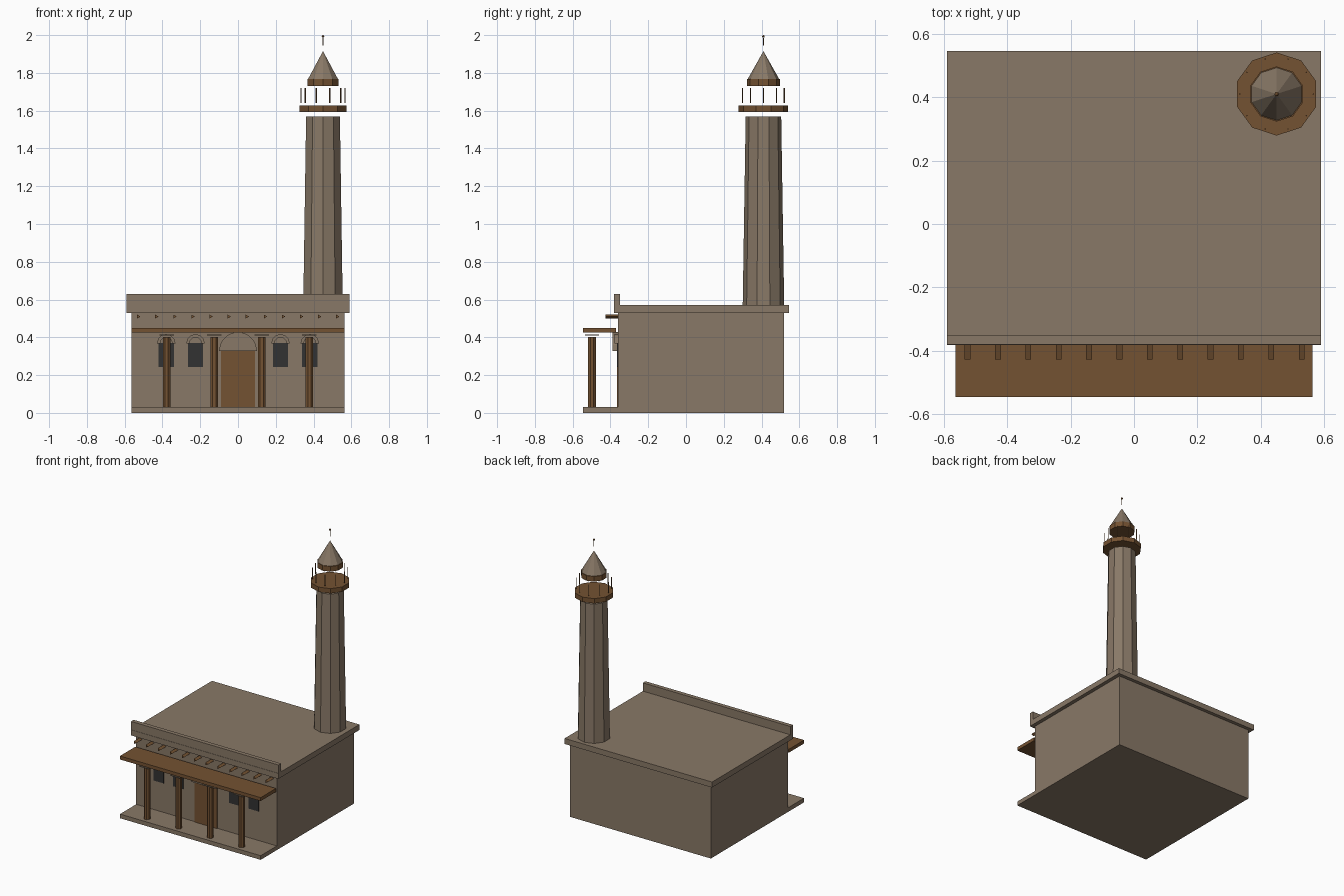
import bpy
import bmesh
from math import pi, cos, sin
from mathutils import Matrix, Vector

cube = bpy.data.objects.get("Cube")
if cube:
    bpy.data.objects.remove(cube, do_unlink=True)


def material(name, r, g, b):
    m = bpy.data.materials.new(name)
    m.use_nodes = True
    m.diffuse_color = (r, g, b, 1)
    bsdf = next(n for n in m.node_tree.nodes if n.type == 'BSDF_PRINCIPLED')
    bsdf.inputs["Base Color"].default_value = (r, g, b, 1)
    return m


CLAY = material("clay", 0.25, 0.19, 0.135)
WOOD = material("wood", 0.175, 0.085, 0.032)
GLASS = material("dark_glass", 0.032, 0.032, 0.032)


def finish(name, bm, mat):
    bmesh.ops.recalc_face_normals(bm, faces=bm.faces)
    me = bpy.data.meshes.new(name)
    bm.to_mesh(me)
    bm.free()
    me.materials.append(mat)
    ob = bpy.data.objects.new(name, me)
    bpy.context.collection.objects.link(ob)
    return ob


def box(name, mat, x, y, z):
    """Box from (low, high) ranges on each axis."""
    bm = bmesh.new()
    bmesh.ops.create_cube(bm, size=1)
    for v in bm.verts:
        v.co = Vector([(a + b) / 2 + c * (b - a) for c, (a, b) in zip(v.co, (x, y, z))])
    return finish(name, bm, mat)


def prism(name, mat, x, y, z, r1, r2, sides, turn=0.0):
    """Upright prism or cone with its first corner on +x plus turn."""
    bm = bmesh.new()
    ring = [(cos(turn + 2 * pi * i / sides), sin(turn + 2 * pi * i / sides)) for i in range(sides)]
    low = [bm.verts.new((x + r1 * c, y + r1 * s, z[0])) for c, s in ring]
    bm.faces.new(low)
    if r2 > 0:
        high = [bm.verts.new((x + r2 * c, y + r2 * s, z[1])) for c, s in ring]
        bm.faces.new(high)
    else:
        high = [bm.verts.new((x, y, z[1]))] * sides
    for i in range(sides):
        j = (i + 1) % sides
        corners = [low[i], low[j], high[j]]
        if r2 > 0:
            corners.append(high[i])
        bm.faces.new(corners)
    return finish(name, bm, mat)


def extrude_profile(name, mat, points, y0, y1):
    """Closed x-z outline pushed from y0 to y1."""
    bm = bmesh.new()
    face = bm.faces.new([bm.verts.new((px, y0, pz)) for px, pz in points])
    ext = bmesh.ops.extrude_face_region(bm, geom=[face])
    moved = [v for v in ext["geom"] if isinstance(v, bmesh.types.BMVert)]
    bmesh.ops.translate(bm, verts=moved, vec=(0, y1 - y0, 0))
    return finish(name, bm, mat)


def arc(x, z, r, n):
    return [(x + r * cos(pi * i / n), z + r * sin(pi * i / n)) for i in range(n + 1)]


# Hall, roof and porch
WALL = -0.36
box("hall_walls", CLAY, (-0.563, 0.563), (WALL, 0.52), (0, 0.53))
box("roof_slab", CLAY, (-0.59, 0.59), (-0.382, 0.545), (0.53, 0.57))
box("front_parapet", CLAY, (-0.59, 0.59), (-0.38, -0.35), (0.57, 0.63))
box("porch_floor", CLAY, (-0.563, 0.563), (-0.545, WALL), (0, 0.03))
box("porch_canopy", WOOD, (-0.563, 0.563), (-0.545, -0.37), (0.425, 0.45))

# Porch columns with thin capitals
for i in range(4):
    cx = -0.378 + 0.252 * i
    prism("porch_column", WOOD, cx, -0.498, (0.03, 0.403), 0.022, 0.022, 8, pi / 8)
    box("column_capital", CLAY, (cx - 0.038, cx + 0.038), (-0.536, -0.46), (0.41, 0.416))

# Three-sided roof beam ends
for i in range(12):
    bx = -0.528 + 0.0958 * i
    tri = [(bx + 0.012 * cos(a), 0.51 + 0.012 * sin(a)) for a in (0, 2 * pi / 3, 4 * pi / 3)]
    extrude_profile("roof_beam", WOOD, tri, -0.427, -0.35)

# Door and windows with their arches
box("door", WOOD, (-0.09, 0.09), (WALL - 0.006, WALL + 0.01), (0.03, 0.34))
extrude_profile("door_arch", CLAY, arc(0, 0.328, 0.1, 10), -0.39, WALL + 0.01)
for wx in (-0.38, -0.225, 0.225, 0.38):
    box("window", GLASS, (wx - 0.04, wx + 0.04), (WALL - 0.006, WALL + 0.01), (0.243, 0.37))
    outline = arc(wx, 0.368, 0.049, 6) + arc(wx, 0.368, 0.032, 6)[::-1]
    extrude_profile("window_arch", CLAY, outline, -0.378, WALL + 0.01)

# Tower in the back left corner, ten sided with corners on the y axis
TX, TY, TURN = 0.45, 0.41, pi / 2
prism("tower_shaft", CLAY, TX, TY, (0.56, 1.57), 0.11, 0.094, 10, TURN)
prism("tower_balcony", WOOD, TX, TY, (1.593, 1.628), 0.131, 0.131, 10, TURN)
for i in range(10):
    a = 2 * pi * i / 10
    prism("balcony_post", WOOD, TX + 0.116 * cos(a), TY + 0.116 * sin(a),
          (1.64, 1.72), 0.003, 0.003, 4)
prism("tower_lantern", WOOD, TX, TY, (1.73, 1.767), 0.087, 0.087, 10, TURN)
prism("tower_spire", CLAY, TX, TY, (1.768, 1.915), 0.083, 0, 10, TURN)

# Finial rod and ball
prism("finial_rod", WOOD, TX, TY, (1.945, 1.985), 0.002, 0.002, 4)
ball = bmesh.new()
bmesh.ops.create_uvsphere(ball, u_segments=8, v_segments=6, radius=0.007,
                          matrix=Matrix.Translation((TX, TY, 1.993)))
finish("finial_ball", ball, WOOD)
